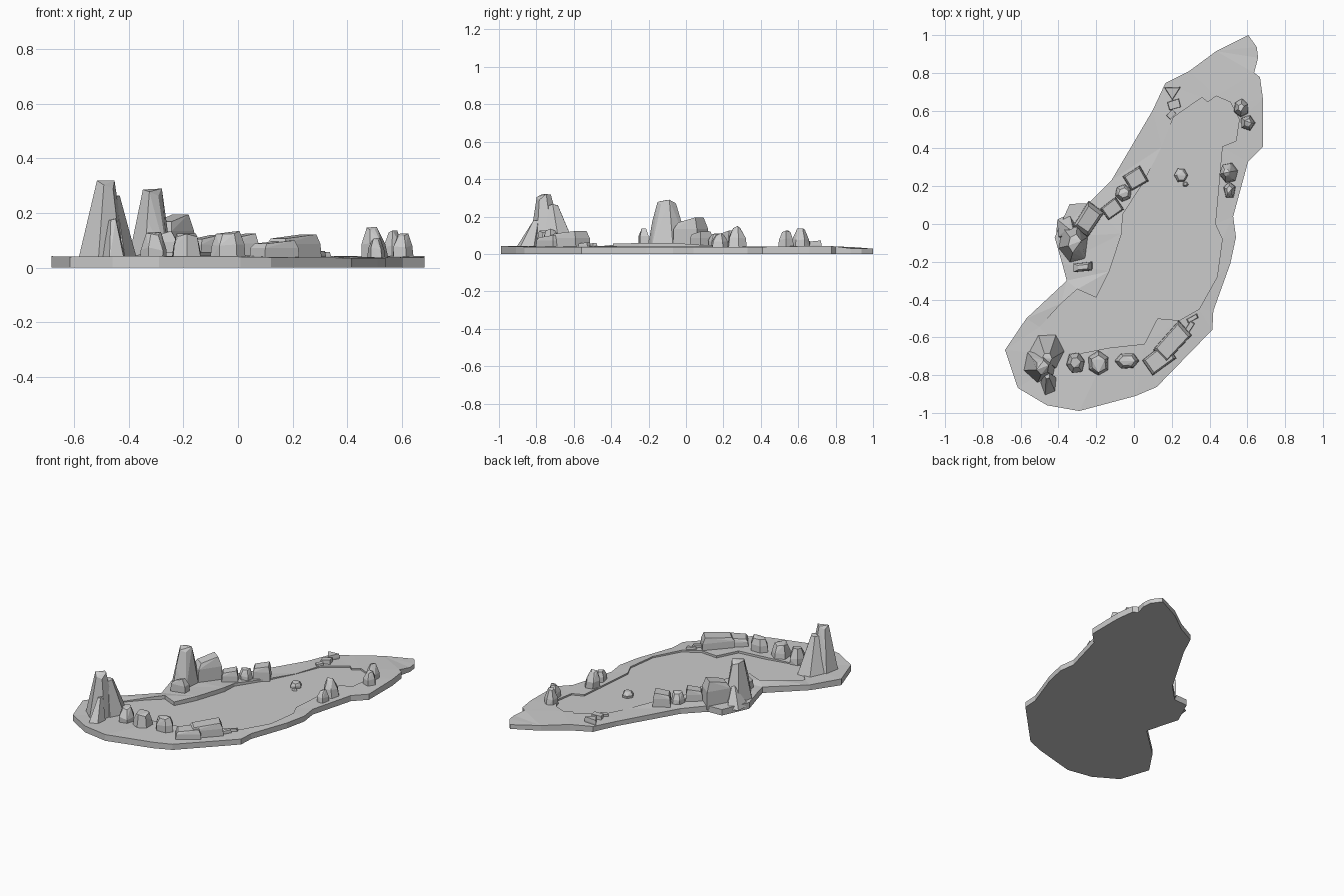
import bpy, bmesh, random
from math import cos, sin, pi, radians

if "Cube" in bpy.data.objects:
    bpy.data.objects.remove(bpy.data.objects["Cube"])

FLOOR = 0.03


def finish(name, bm):
    bmesh.ops.recalc_face_normals(bm, faces=bm.faces)
    me = bpy.data.meshes.new(name)
    bm.to_mesh(me)
    bm.free()
    ob = bpy.data.objects.new(name, me)
    bpy.context.collection.objects.link(ob)
    return ob


def loop_edges(bm, vs):
    out = []
    for a, b in zip(vs, vs[1:] + vs[:1]):
        out.append(bm.edges.get((a, b)) or bm.edges.new((a, b)))
    return out


def wall(bm, a, b):
    n = len(a)
    for i in range(n):
        j = (i + 1) % n
        if a[i] is b[i] and a[j] is b[j]:
            continue
        vs = []
        for v in (a[i], a[j], b[j], b[i]):
            if v not in vs:
                vs.append(v)
        bm.faces.new(vs)


# Island slab: outer coast, stepped inner bank, sunken flat floor
coast = [(.605, 1, .028), (.65, .937, .03), (.657, .88, .03), (.636, .80, .04), (.667, .778, .042),
         (.683, .66, .042), (.683, .41, .038), (.604, .33, .038), (.525, .04, .036), (.54, -.07, .036),
         (.51, -.21, .036), (.42, -.46, .036), (.415, -.56, .036), (.12, -.863, .038), (.01, -.91, .04),
         (-.29, -.99, .042), (-.46, -.96, .042), (-.615, -.868, .04), (-.683, -.667, .042),
         (-.57, -.5, .036), (-.356, -.30, .04), (-.38, -.21, .042), (-.42, -.07, .042), (-.34, .106, .04),
         (-.24, .11, .04), (-.12, .23, .035), (.098, .6, .032), (.166, .746, .036), (.293, .81, .04),
         (.435, .915, .035)]
bank = [(.36, .67, .042), (.39, .645, .042), (.435, .677, .042), (.51, .645, .042), (.557, .555, .042),
        (.54, .44, .04), (.467, .41, .04), (.43, 0, .04), (.467, -.08, .04), (.44, -.28, .04),
        (.345, -.45, .042), (.24, -.51, .044), (.124, -.5, .044), (.055, -.635, .044), (-.13, -.655, .044),
        (-.36, -.70, .035), (-.50, -.545, .034), (-.385, -.42, .045), (-.3, -.345, .055), (-.2, -.39, .055),
        (-.13, -.25, .058), (-.065, -.05, .058), (-.06, .05, .05), (.05, .22, .042), (.145, .406, .032),
        (.21, .566, .04)]
bm = bmesh.new()
outer = [bm.verts.new(p) for p in coast]
under = [bm.verts.new((x, y, 0)) for x, y, z in coast]
inner = [bm.verts.new(p) for p in bank]
low = [bm.verts.new((x, y, FLOOR)) for x, y, z in bank]
bmesh.ops.triangle_fill(bm, edges=loop_edges(bm, outer) + loop_edges(bm, inner), use_beauty=True)
wall(bm, outer, under)
wall(bm, inner, low)
bm.faces.new(low)
bm.faces.new(under)
finish("island_base", bm)


def rock(name, x0, x1, y0, y1, top, rot=0, crown=.55, shoulder=.6, belly=.92,
         lean=(0, 0), sides=6, z0=.02, seed=1):
    """Faceted boulder: hull around three shrinking, jittered rings."""
    rnd = random.Random(seed)
    cx, cy, a, b = (x0 + x1) / 2, (y0 + y1) / 2, (x1 - x0) / 2, (y1 - y0) / 2
    bm = bmesh.new()
    r = radians(rot)
    for t, s in ((0, 1), (shoulder, belly), (1, crown)):
        for i in range(sides):
            ang = 2 * pi * i / sides + r
            k = s * rnd.uniform(.93, 1.1)
            z = z0 + (top - z0) * t
            if t:
                z -= (top - z0) * rnd.uniform(0, .12)
            if t == 1 and i == 0:
                z = top
            bm.verts.new((cx + a * k * cos(ang) + lean[0] * t,
                          cy + b * k * sin(ang) + lean[1] * t, z))
    res = bmesh.ops.convex_hull(bm, input=bm.verts)
    junk = [g for g in res["geom_interior"] if isinstance(g, bmesh.types.BMVert)]
    bmesh.ops.delete(bm, geom=junk, context='VERTS')
    bmesh.ops.dissolve_limit(bm, angle_limit=radians(8), verts=bm.verts, edges=bm.edges)
    return finish(name, bm)


def slab(name, cx, cy, length, width, rot, top, z0=.02, crown=.8):
    """Slanted, angular block turned to follow the bank."""
    bm = bmesh.new()
    r = radians(rot)
    for z, s in ((z0, 1), (z0 + (top - z0) * .65, .95), (top, crown)):
        for u, v in ((-1, -.8), (.85, -1), (1, .9), (-.9, 1)):
            u, v = u * length * s / 2, v * width * s / 2
            zz = z - (.15 * (top - z0) if z == top and u < 0 else 0)
            bm.verts.new((cx + u * cos(r) - v * sin(r), cy + u * sin(r) + v * cos(r), zz))
    bmesh.ops.convex_hull(bm, input=bm.verts)
    bmesh.ops.dissolve_limit(bm, angle_limit=radians(5), verts=bm.verts, edges=bm.edges)
    return finish(name, bm)


# South-west spire with a lower shoulder and a side shard
rock("southwest_spire", -.59, -.40, -.84, -.64, .32, 20, .36, .55, .68, (.01, -.02), 6, seed=3)
rock("southwest_spire_shoulder", -.55, -.37, -.77, -.575, .265, 0, .3, .5, .68, (0, -.04), 6, seed=5)
rock("southwest_spire_shard", -.50, -.40, -.92, -.78, .18, 30, .3, .45, .7, (-.01, .05), 5, seed=8)

# Boulders along the south shore
rock("south_boulder_1", -.36, -.26, -.79, -.68, .13, 10, .55, .5, 1, seed=11)
rock("south_boulder_2", -.25, -.125, -.81, -.67, .125, 30, .65, .6, .9, seed=12)
rock("south_boulder_3", -.10, .03, -.77, -.68, .135, 0, .65, .6, .95, seed=13)
slab("south_ridge_low", .135, -.715, .17, .11, 40, .10)
slab("south_ridge_high", .205, -.625, .22, .11, 50, .122)
slab("south_chip_1", .295, -.545, .07, .03, 60, .062)
slab("south_chip_2", .31, -.50, .07, .025, 30, .058)

# West spire and the stones leading north from it
rock("west_spire", -.405, -.235, -.215, .02, .29, 15, .4, .6, .66, (.005, -.005), 6, seed=21)
rock("west_spire_foot", -.42, -.30, -.10, .06, .15, 0, .3, .5, .7, (.03, -.02), 5, seed=22)
slab("west_block", -.24, .025, .17, .11, 60, .195, crown=.7)
slab("west_front_stone", -.27, -.228, .11, .05, 8, .135, crown=.5)
slab("west_stone_1", -.115, .08, .11, .085, 40, .12)
rock("west_stone_2", -.10, -.01, .12, .21, .11, 20, .6, .6, .95, seed=24)
slab("west_stone_3", .01, .24, .115, .10, 35, .125)

# Pebbles in the middle of the floor
rock("centre_pebble", .215, .285, .22, .295, .065, 0, .7, .6, 1.05, seed=31)
rock("centre_pebble_small", .255, .29, .195, .225, .045, 0, .6, sides=5, seed=32)

# East boulder pairs
rock("east_boulder_tall", .455, .555, .215, .33, .15, 10, .35, .55, .85, (-.015, 0), seed=41)
rock("east_boulder_short", .47, .54, .13, .23, .11, 20, .45, .6, .9, sides=5, seed=42)
rock("northeast_boulder_1", .525, .61, .565, .665, .137, 25, .4, .55, .9, seed=43)
rock("northeast_boulder_2", .56, .645, .49, .58, .125, 0, .5, .6, .9, sides=5, seed=44)

# Flat broken slabs on the north-west shore
rock("northwest_slab_1", .155, .25, .655, .745, .072, 30, .9, .6, 1, sides=3, seed=51)
slab("northwest_slab_2", .213, .632, .07, .05, 20, .068, crown=.9)
slab("northwest_slab_3", .198, .58, .05, .035, 50, .055, crown=.9)
